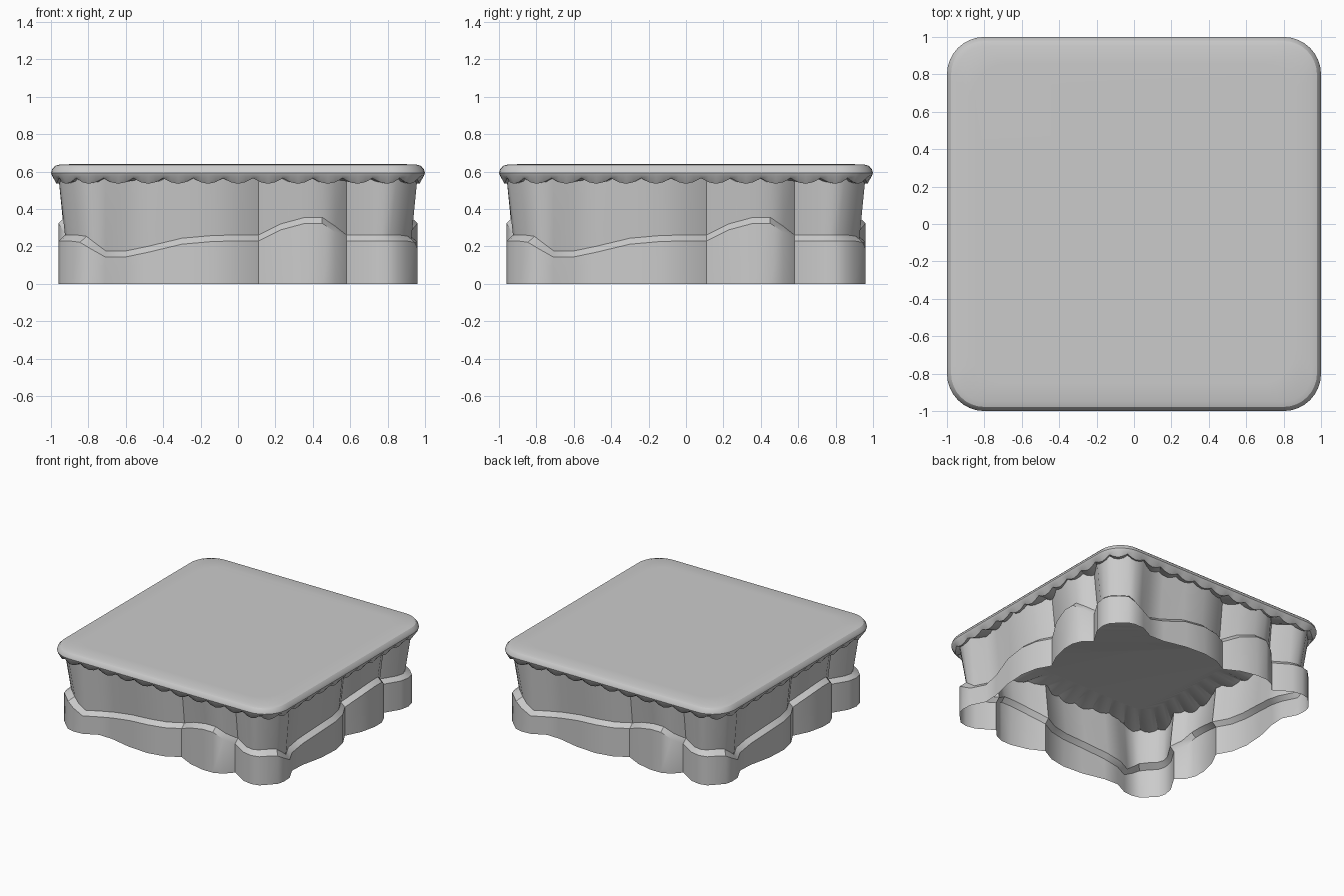
import bpy, bmesh
from math import sin, cos, pi

if "Cube" in bpy.data.objects:
    bpy.data.objects.remove(bpy.data.objects["Cube"])


def loft(name, loops, cap=False):
    """Skin a stack of equal closed loops, bottom to top."""
    bm = bmesh.new()
    rings = [[bm.verts.new(p) for p in loop] for loop in loops]
    n = len(rings[0])
    for low, high in zip(rings, rings[1:]):
        for i in range(n):
            j = (i + 1) % n
            bm.faces.new((low[i], low[j], high[j], high[i]))
    if cap:
        bm.faces.new(rings[0][::-1])
        bm.faces.new(rings[-1])
    mesh = bpy.data.meshes.new(name)
    bm.to_mesh(mesh)
    bm.free()
    obj = bpy.data.objects.new(name, mesh)
    bpy.context.collection.objects.link(obj)
    bpy.ops.object.select_all(action='DESELECT')
    obj.select_set(True)
    bpy.context.view_layer.objects.active = obj
    bpy.ops.object.shade_smooth_by_angle(angle=0.55)
    return obj


# Rock cliff: one side's plan (x, y) with ledge height, repeated four times
side = [(-.71, -.955, .16), (-.60, -.90, .16), (-.48, -.905, .185),
        (-.30, -.945, .228), (-.13, -.955, .243), (0, -.93, .245),
        (.11, -.87, .245), (.23, -.93, .305), (.36, -.96, .34),
        (.45, -.96, .34), (.52, -.93, .292), (.58, -.865, .245),
        (.71, -.945, .245), (.79, -.96, .245), (.85, -.945, .245),
        (.90, -.895, .245), (.945, -.845, .238), (.96, -.79, .205)]
outline = []
for turn in range(4):
    for x, y, z in side:
        for _ in range(turn):
            x, y = -y, x
        outline.append((x, y, z))


def inset(c, d=.035):
    f = min(1, max(0, (abs(c) - .70) / .14))
    return c - d * f * (1 if c > 0 else -1)


loft("cliff_walls", [
    [(x, y, 0) for x, y, z in outline],
    [(x, y, z - .016) for x, y, z in outline],
    [(inset(x), inset(y), z + .016) for x, y, z in outline],
    [(x, y, .575) for x, y, z in outline]])

# Grass slab: rounded square plan sampled evenly along its edge
R, PERIOD, STEPS = .2, .16, 4
plan = []                      # centre x, y, direction x, y, scallop phase
for turn in range(4):
    c, s = round(cos(turn * pi / 2)), round(sin(turn * pi / 2))
    quarter = []
    for i in range(10 * STEPS):
        quarter.append((-.8 + i * PERIOD / STEPS, -.8, 0, -1, i / STEPS))
    for i in range(2 * STEPS):
        a = i / (2 * STEPS) * pi / 2
        quarter.append((.8, -.8, sin(a), -cos(a), i / STEPS))
    for x, y, u, v, t in quarter:
        plan.append((c * x - s * y, s * x + c * y, c * u - s * v, s * u + c * v, t))


def ring(off, z, scallop=0, scale=1):
    return [((x + u * (R + off)) * scale, (y + v * (R + off)) * scale,
             z - scallop * abs(cos(pi * t))) for x, y, u, v, t in plan]


loft("grass_top", [
    ring(0, .575, 0, .74),           # underside
    ring(-.03, .565, .03),           # scalloped hem
    ring(-.006, .577),
    ring(0, .594),                   # rounded rim
    ring(-.006, .613),
    ring(-.022, .631),
    ring(-.05, .639),
    ring(0, .64, 0, .85)], cap=True)
